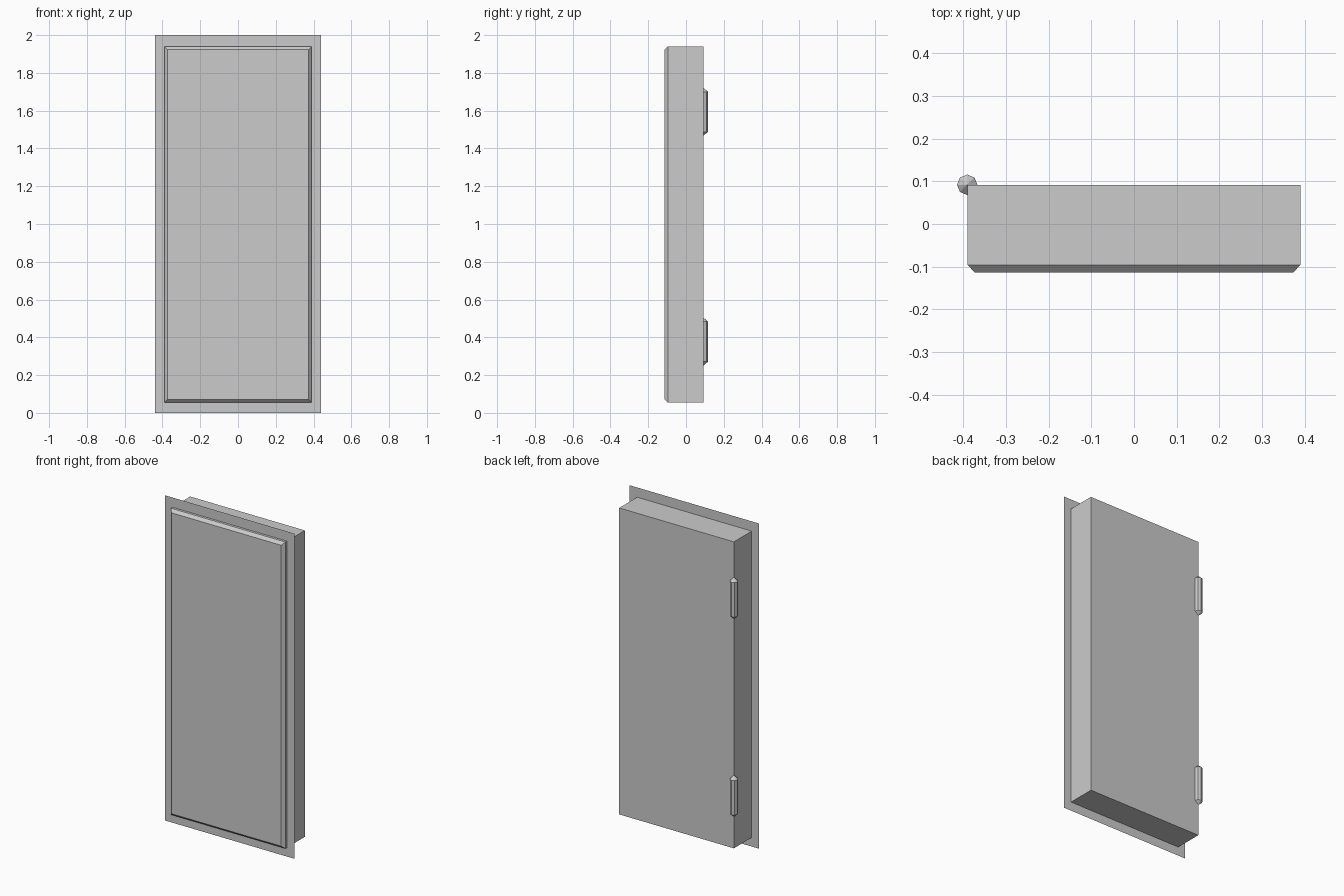
import bpy, bmesh, math

if "Cube" in bpy.data.objects:
    bpy.data.objects.remove(bpy.data.objects["Cube"])


def make_object(name, bm):
    bmesh.ops.recalc_face_normals(bm, faces=bm.faces[:])
    mesh = bpy.data.meshes.new(name)
    bm.to_mesh(mesh)
    bm.free()
    obj = bpy.data.objects.new(name, mesh)
    bpy.context.collection.objects.link(obj)
    return obj


def rect(bm, half_w, z0, z1, y):
    return [bm.verts.new((x, y, z)) for x, z in
            ((-half_w, z0), (half_w, z0), (half_w, z1), (-half_w, z1))]


def bridge(bm, a, b):
    n = len(a)
    for i in range(n):
        j = (i + 1) % n
        bm.faces.new((a[i], a[j], b[j], b[i]))


# Door slab: deep box with a chamfered front edge
bm = bmesh.new()
rings = [rect(bm, 0.39, 0.055, 1.94, 0.092),
         rect(bm, 0.39, 0.055, 1.94, -0.096),
         rect(bm, 0.373, 0.072, 1.923, -0.114)]
for a, b in zip(rings, rings[1:]):
    bridge(bm, a, b)
bm.faces.new(rings[0])
bm.faces.new(rings[-1])
make_object("door_slab", bm)

# Thin flange: single flat sheet around the slab
bm = bmesh.new()
bm.faces.new(rect(bm, 0.44, 0.0, 2.0, -0.081))
make_object("door_flange", bm)


# Hinge barrels: eight-sided pins with pointed ends
def hinge(name, z_bottom):
    bm = bmesh.new()
    cx, cy, r = -0.391, 0.092, 0.024

    def ring(z):
        return [bm.verts.new((cx + r * math.cos(i * math.pi / 4),
                              cy + r * math.sin(i * math.pi / 4), z))
                for i in range(8)]

    low, high = ring(z_bottom + 0.021), ring(z_bottom + 0.233)
    bridge(bm, low, high)
    for loop, z in ((low, z_bottom), (high, z_bottom + 0.255)):
        tip = bm.verts.new((cx, cy, z))
        for i in range(8):
            bm.faces.new((loop[i], loop[(i + 1) % 8], tip))
    make_object(name, bm)


for name, z in (("lower_hinge", 0.25), ("upper_hinge", 1.467)):
    hinge(name, z)
